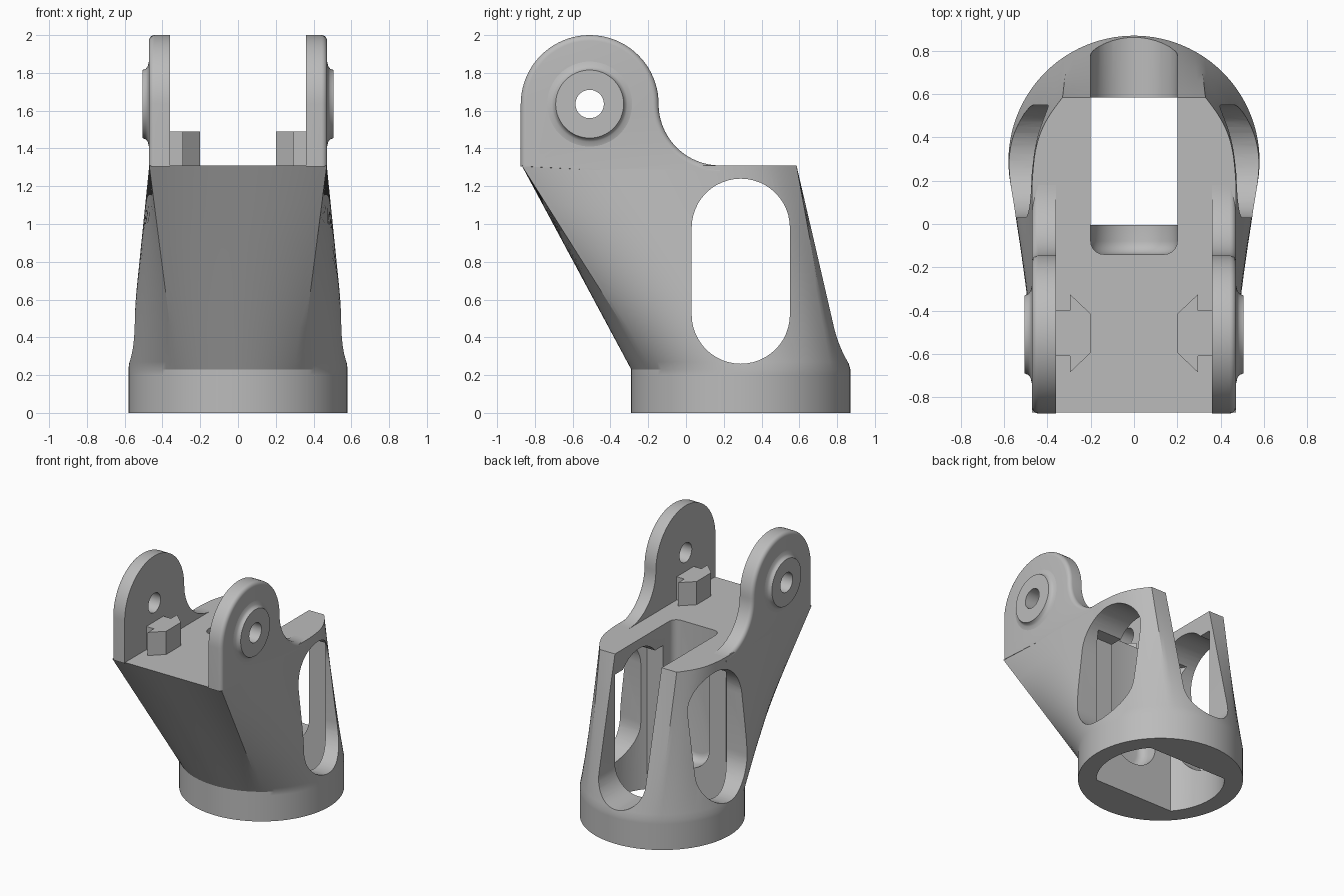
import bpy, bmesh
from math import sin, cos, pi, radians
from mathutils import Vector

cube = bpy.data.objects.get("Cube")
if cube:
    bpy.data.objects.remove(cube)

grey = bpy.data.materials.new("plain grey")
grey.use_nodes = True
grey.diffuse_color = (0.5, 0.5, 0.5, 1)
grey.node_tree.nodes["Principled BSDF"].inputs["Base Color"].default_value = (0.5, 0.5, 0.5, 1)

RING_Y, RING_R = 0.29, 0.58
RING_TOP, DECK = 0.23, 1.31
PIN_Y, PIN_Z = -0.51, 1.635


def finish(name, bm):
    bmesh.ops.recalc_face_normals(bm, faces=bm.faces[:])
    mesh = bpy.data.meshes.new(name)
    bm.to_mesh(mesh)
    bm.free()
    mesh.materials.append(grey)
    ob = bpy.data.objects.new(name, mesh)
    bpy.context.collection.objects.link(ob)
    return ob


def activate(ob):
    bpy.ops.object.select_all(action='DESELECT')
    ob.select_set(True)
    bpy.context.view_layer.objects.active = ob


def smooth(ob, angle=30):
    activate(ob)
    bpy.ops.object.shade_smooth_by_angle(angle=radians(angle))


def place(p, axis, h):
    a, b = p
    return {'x': (h, a, b), 'y': (a, h, b), 'z': (a, b, h)}[axis]


def loft_rows(rows):
    bm = bmesh.new()
    rings = [[bm.verts.new(p) for p in row] for row in rows]
    n = len(rings[0])
    for low, high in zip(rings, rings[1:]):
        for i in range(n):
            j = (i + 1) % n
            bm.faces.new((low[i], low[j], high[j], high[i]))
    bm.faces.new(rings[0])
    bm.faces.new(rings[-1])
    return bm


def prism(pts, axis, lo, hi):
    return loft_rows([[place(p, axis, h) for p in pts] for h in (lo, hi)])


def arc(cx, cy, r, a0, a1, n=24):
    return [(cx + r * cos(radians(a0 + (a1 - a0) * i / n)),
             cy + r * sin(radians(a0 + (a1 - a0) * i / n))) for i in range(n + 1)]


def circle(cx, cy, r, n=64):
    return arc(cx, cy, r, 0, 360, n)[:-1]


def round_over(r, n=5):
    """Pairs of (depth from the face, inset of the outline) for a rounded edge."""
    return [(r * (1 - sin(a)), r * (1 - cos(a))) for a in (pi / 2 * i / n for i in range(n + 1))]


def cut(ob, name, bm):
    tool = finish(name, bm)
    tool.hide_render = True
    mod = ob.modifiers.new(name, 'BOOLEAN')
    mod.operation = 'DIFFERENCE'
    mod.solver = 'EXACT'
    mod.object = tool
    activate(ob)
    bpy.ops.object.modifier_apply(modifier=mod.name)
    bpy.data.objects.remove(tool)


def mirror(ob):
    mod = ob.modifiers.new("mirror", 'MIRROR')
    mod.use_mirror_merge = False
    activate(ob)
    bpy.ops.object.modifier_apply(modifier=mod.name)


# Body: round base ring that lofts to the overhanging deck
spans = [((0, -0.87), (0.47, -0.87), 0, 34.7, 10),
         ((0.47, -0.87), (0.47, -0.35), 34.7, 90, 18),
         ((0.47, -0.35), (0.47, 0.2), 90, 118, 12),
         ((0.47, 0.2), (0.33, 0.585), 118, 148, 14),
         ((0.33, 0.585), (0, 0.585), 148, 180, 10)]
half = []
for k, (p, q, a0, a1, n) in enumerate(spans):
    for i in range(n):
        t = i / n
        top = Vector(p).lerp(Vector(q), t)
        if k == 3:
            top += Vector((0.035, 0.02)) * sin(pi * t)
        half.append((top, radians(a0 + (a1 - a0) * t)))
half.append((Vector((0, 0.585)), pi))
outline = half + [(Vector((-p.x, p.y)), -a) for p, a in reversed(half[1:-1])]


def section(z):
    t = max(0, (z - RING_TOP) / (DECK - RING_TOP))
    row = []
    for top, a in outline:
        base = Vector((RING_R * sin(a), RING_Y - RING_R * cos(a)))
        row.append((*base.lerp(top, t), z))
    return row


levels = [0, RING_TOP - 0.03, RING_TOP, RING_TOP + 0.04, 0.45, 0.65, 0.9, 1.1, DECK]
body = finish("body", loft_rows([section(z) for z in levels]))

# Core: round bore with flat front and back
bore = [p for a in (-41, 139) for p in arc(0, RING_Y, 0.45, a, a + 82)]
cut(body, "bore_cutter", prism(bore, 'z', -0.1, 1.15))

# Stadium windows through both sides
window = arc(0.29, 0.98, 0.26, 0, 180) + arc(0.29, 0.52, 0.26, 180, 360)
cut(body, "window_cutter", prism(window, 'x', -1, 1))


# Slot open at the deck and the back, with a round bottom and a softened front
def slot(inset):
    r = 0.2 - inset
    return [(r, 1.5), (-r, 1.5)] + arc(0, 0.46, r, 180, 360)


front = [(-0.14 + depth, inset) for depth, inset in reversed(round_over(0.06))]
cut(body, "slot_cutter",
    loft_rows([[place(p, 'y', y) for p in slot(d)] for y, d in front + [(1.2, 0)]]))
smooth(body, 25)


# Lugs: rounded ears with a concave foot and a softened outer edge
def ear(inset):
    return ([(-0.875 + inset, 1.305)] + arc(PIN_Y, PIN_Z, 0.365 - inset, 180, 0, 40)
            + arc(0.18, PIN_Z, 0.325 + inset, 180, 270, 24)[1:] + [(0.18, 1.25)])


edge = [(0.472 - depth, inset) for depth, inset in round_over(0.03)]
lugs = finish("lugs", loft_rows([[place(p, 'x', x) for p in ear(d)] for x, d in [(0.36, 0)] + edge]))
cut(lugs, "pin_hole_cutter", prism(circle(PIN_Y, PIN_Z, 0.075), 'x', 0.2, 0.7))
mirror(lugs)
smooth(lugs)

# Pin bosses: turned rings with a flared foot
profile = [(0.45, 0.075), (0.506, 0.075), (0.506, 0.18), (0.488, 0.187),
           (0.478, 0.2), (0.472, 0.225), (0.45, 0.225)]
bm = bmesh.new()
turned = [[bm.verts.new(place(p, 'x', x)) for p in circle(PIN_Y, PIN_Z, r)] for x, r in profile]
for one, two in zip(turned, turned[1:] + turned[:1]):
    for i in range(len(one)):
        bm.faces.new((one[i - 1], one[i], two[i], two[i - 1]))
bosses = finish("pin_bosses", bm)
mirror(bosses)
smooth(bosses, 40)

# Clips: arrow shaped blocks on the deck
side = [(0.37, 0.105), (0.295, 0.105), (0.295, 0.18), (0.2, 0.09)]
clip = [(x, -0.505 + y) for x, y in side] + [(x, -0.505 - y) for x, y in reversed(side)]
clips = finish("deck_clips", prism(clip, 'z', 1.30, 1.49))
mirror(clips)
